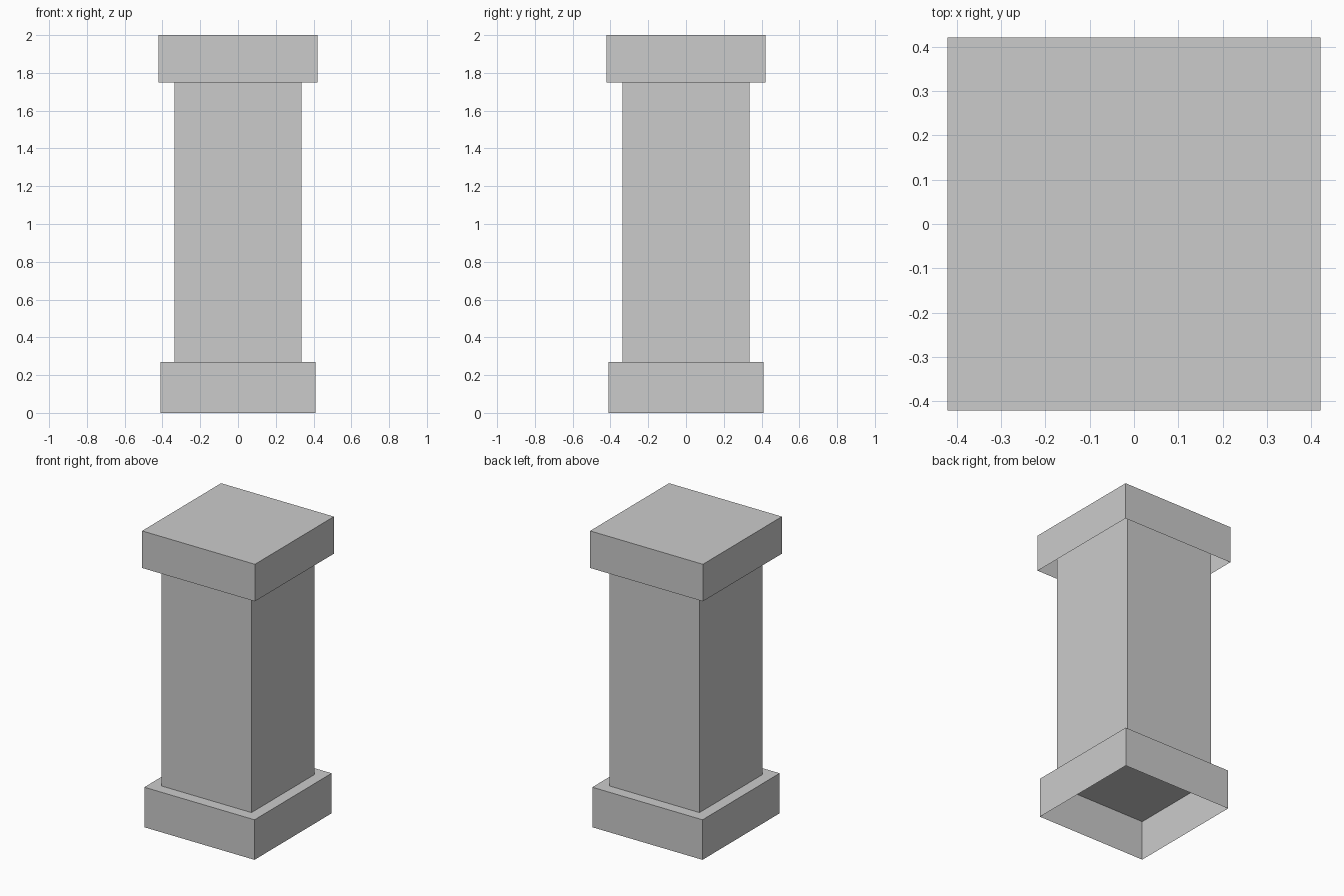
import bpy, bmesh

if "Cube" in bpy.data.objects:
    bpy.data.objects.remove(bpy.data.objects["Cube"])


def block(name, half, z0, z1, top):
    """Square thin-walled block, open below, optionally closed on top."""
    bm = bmesh.new()
    bmesh.ops.create_cube(bm, size=1)
    for v in bm.verts:
        v.co.x *= 2 * half
        v.co.y *= 2 * half
        v.co.z = z0 if v.co.z < 0 else z1
    bm.normal_update()
    drop = [f for f in bm.faces
            if f.normal.z < -0.5 or (f.normal.z > 0.5 and not top)]
    bmesh.ops.delete(bm, geom=drop, context='FACES')
    mesh = bpy.data.meshes.new(name)
    bm.to_mesh(mesh)
    bm.free()
    obj = bpy.data.objects.new(name, mesh)
    bpy.context.collection.objects.link(obj)
    return obj


# Hollow plinth, shaft rising into the cap, hollow cap
block("base", 0.411, 0.0, 0.27, True)
block("shaft", 0.336, 0.27, 2.0, False)
block("cap", 0.421, 1.75, 2.0, True)
